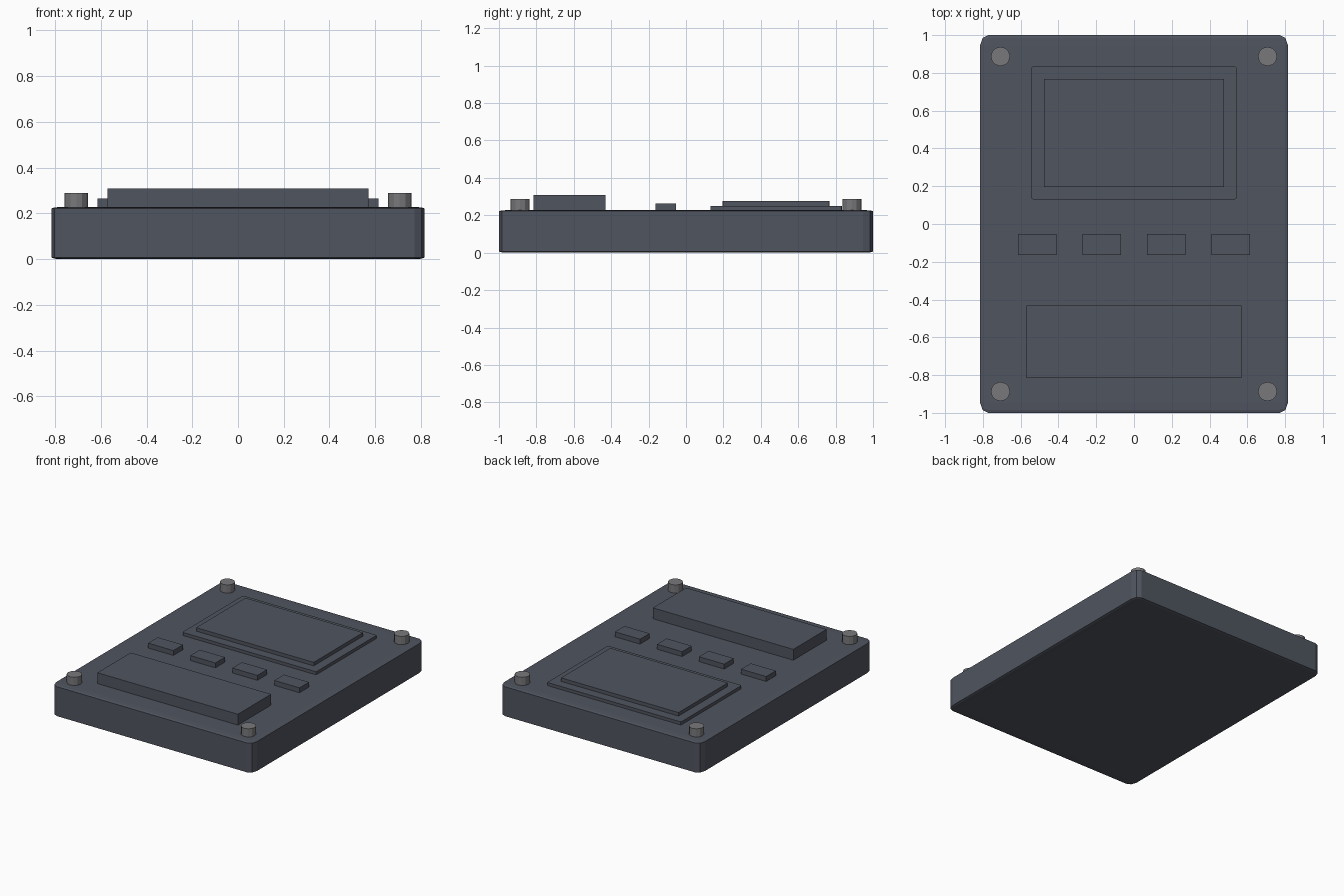
import bpy, bmesh

if "Cube" in bpy.data.objects:
    bpy.data.objects.remove(bpy.data.objects["Cube"])


def material(name, color):
    m = bpy.data.materials.new(name)
    m.diffuse_color = (*color, 1)
    m.use_nodes = True
    m.node_tree.nodes["Principled BSDF"].inputs["Base Color"].default_value = m.diffuse_color
    return m


slate = material("slate_plastic", (0.08, 0.09, 0.115))
steel = material("grey_metal", (0.19, 0.19, 0.20))


def finish(bm, name, mat):
    mesh = bpy.data.meshes.new(name)
    bm.to_mesh(mesh)
    bm.free()
    mesh.materials.append(mat)
    ob = bpy.data.objects.new(name, mesh)
    bpy.context.collection.objects.link(ob)
    return ob


def slab(name, x, y, z, bevel=0.0, segments=2):
    """Box spanning the given ranges; bevel is proportional to each side."""
    bm = bmesh.new()
    bmesh.ops.create_cube(bm, size=1)
    if bevel:
        bmesh.ops.bevel(bm, geom=bm.edges[:], offset=bevel, segments=segments,
                        profile=0.5, affect='EDGES')
    for v in bm.verts:
        for i, (lo, hi) in enumerate((x, y, z)):
            v.co[i] = (lo + hi) / 2 + v.co[i] * (hi - lo)
    return finish(bm, name, slate)


TOP = 0.225

# Case with softened corners
slab("case", (-0.815, 0.815), (-1, 1), (0, 0.228), 0.027, 2)

# Stepped display
slab("display_frame", (-0.543, 0.543), (0.13, 0.834), (TOP, 0.251), 0.01)
slab("display_panel", (-0.477, 0.477), (0.196, 0.768), (0.245, 0.277), 0.004, 1)

# Row of buttons
for i in range(4):
    cx = -0.512 + i * 0.3413
    slab(f"button_{i + 1}", (cx - 0.102, cx + 0.102), (-0.164, -0.053), (TOP, 0.264))

# Raised lower block
slab("terminal_block", (-0.57, 0.57), (-0.816, -0.43), (TOP, 0.308), 0.004, 1)

# Corner screws
for sx in (-1, 1):
    for sy in (-1, 1):
        bm = bmesh.new()
        bmesh.ops.create_cone(bm, cap_ends=True, segments=12, radius1=0.051,
                              radius2=0.051, depth=0.068)
        bmesh.ops.translate(bm, verts=bm.verts,
                            vec=(sx * 0.707, sy * 0.887, 0.254))
        finish(bm, f"screw_{'left' if sx < 0 else 'right'}_{'front' if sy < 0 else 'back'}", steel)
